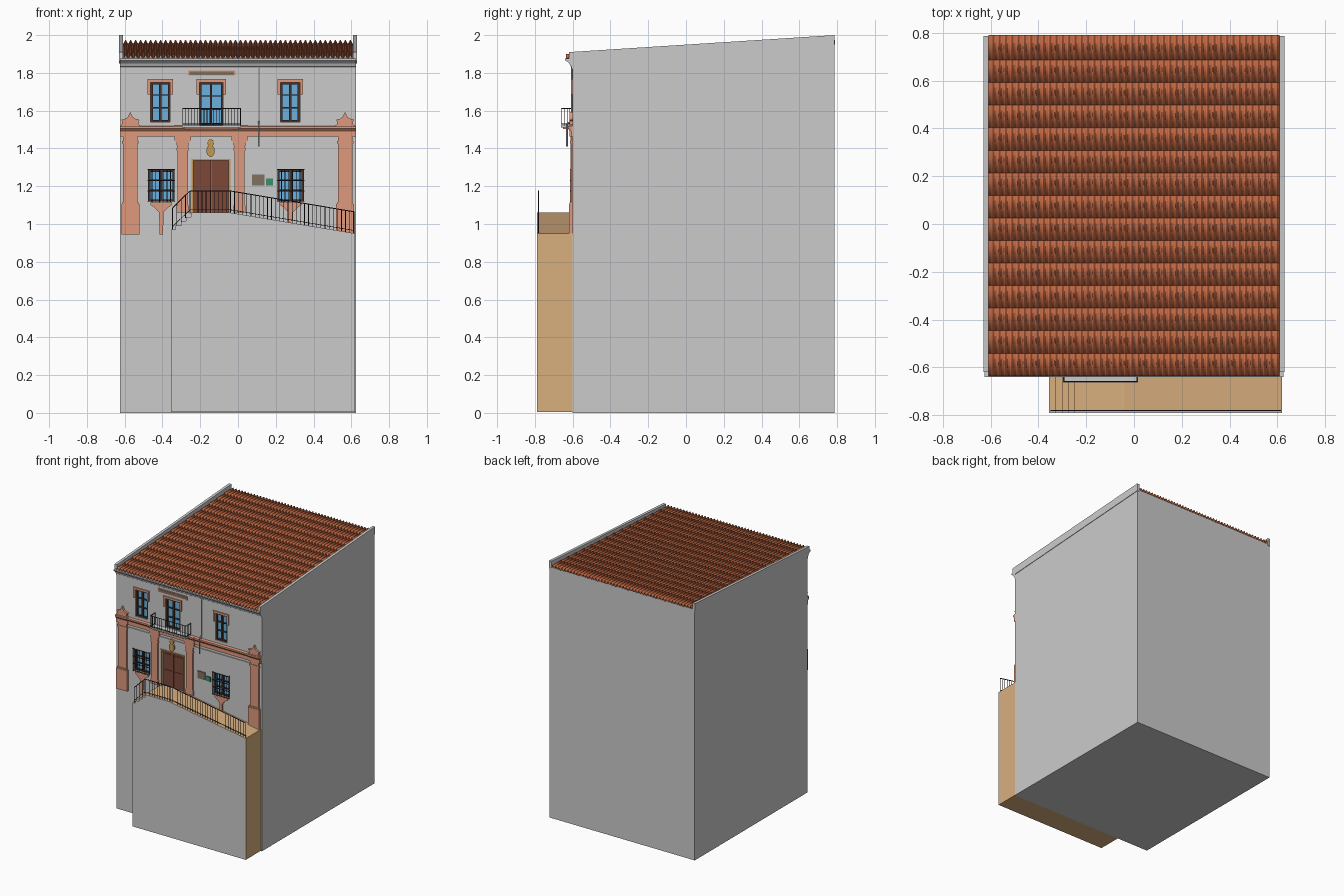
import bpy, bmesh, math
from mathutils import Vector

if "Cube" in bpy.data.objects:
    bpy.data.objects.remove(bpy.data.objects["Cube"])


def colour(name, r, g, b):
    m = bpy.data.materials.new(name)
    m.diffuse_color = tuple((c / 255) ** 2.2 for c in (r, g, b)) + (1,)
    m.use_nodes = True
    m.node_tree.nodes["Principled BSDF"].inputs["Base Color"].default_value = m.diffuse_color
    return m


STONE = colour("salmon_stone", 222, 152, 124)
TILE = colour("clay_tile", 200, 108, 72)
TAN = colour("tan_paving", 216, 174, 126)
GLASS = colour("blue_glass", 108, 176, 222)
WOOD = colour("door_wood", 124, 74, 58)
FRAME = colour("dark_wood", 74, 52, 44)
IRON = colour("iron", 52, 52, 56)
GOLD = colour("ochre_trim", 196, 150, 84)
GREEN = colour("green_plaque", 62, 140, 104)
BROWN = colour("brown_plaque", 126, 112, 96)


def part(name, bm, mat=None, smooth=False):
    bmesh.ops.recalc_face_normals(bm, faces=bm.faces)
    me = bpy.data.meshes.new(name)
    bm.to_mesh(me)
    bm.free()
    ob = bpy.data.objects.new(name, me)
    bpy.context.collection.objects.link(ob)
    if mat:
        me.materials.append(mat)
    bpy.ops.object.select_all(action='DESELECT')
    bpy.context.view_layer.objects.active = ob
    ob.select_set(True)
    if smooth:
        bpy.ops.object.shade_smooth_by_angle(angle=math.radians(40))
    return ob


def prism(bm, pts, axis, a, b):
    """Extrude a polygon: (y, z) points along x, or (x, z) points along y."""
    put = (lambda p, t: (t, p[0], p[1])) if axis == 'x' else (lambda p, t: (p[0], t, p[1]))
    A = [bm.verts.new(put(p, a)) for p in pts]
    B = [bm.verts.new(put(p, b)) for p in pts]
    bm.faces.new(A)
    bm.faces.new(B[::-1])
    for i in range(len(pts)):
        j = (i + 1) % len(pts)
        bm.faces.new((A[i], B[i], B[j], A[j]))


def box(bm, x0, x1, y0, y1, z0, z1):
    prism(bm, [(x0, z0), (x1, z0), (x1, z1), (x0, z1)], 'y', y0, y1)


def rod(bm, p, q, r=0.002, n=6):
    p, q = Vector(p), Vector(q)
    rot = (q - p).to_track_quat('Z', 'Y')
    ring = [rot @ Vector((r * math.cos(t), r * math.sin(t), 0))
            for t in (2 * math.pi * i / n for i in range(n))]
    A, B = ([bm.verts.new(c + v) for v in ring] for c in (p, q))
    bm.faces.new(A)
    bm.faces.new(B)
    for i in range(n):
        bm.faces.new((A[i], A[(i + 1) % n], B[(i + 1) % n], B[i]))


def boxes(name, mat, *dims):
    bm = bmesh.new()
    for d in dims:
        box(bm, *d)
    return part(name, bm, mat)


W = 0.625          # half width
F = -0.60          # facade plane
openings = {       # x0, x1, z0, z1
    "upper_left_window": (-0.462, -0.36, 1.54, 1.75),
    "balcony_door": (-0.205, -0.08, 1.525, 1.75),
    "upper_right_window": (0.225, 0.327, 1.54, 1.75),
    "lower_left_window": (-0.475, -0.337, 1.12, 1.285),
    "lower_right_window": (0.21, 0.348, 1.12, 1.285),
    "main_door": (-0.235, -0.05, 1.06, 1.335)}

# main body with recessed openings
bm = bmesh.new()
prism(bm, [(F, 0), (0.785, 0), (0.785, 1.953), (F, 1.868)], 'x', -W, W)
body = part("building_body", bm)
cut = boxes("opening_cutter", None, *[(a, b, F - 0.05, F + 0.025, c, d) for a, b, c, d in openings.values()])
mod = body.modifiers.new("openings", 'BOOLEAN')
mod.operation, mod.object, mod.solver = 'DIFFERENCE', cut, 'EXACT'
bpy.context.view_layer.objects.active = body
bpy.ops.object.modifier_apply(modifier="openings")
bpy.data.objects.remove(cut)

# side parapets and eaves cornice
bm = bmesh.new()
for s in (-1, 1):
    prism(bm, [(-0.62, 1.91), (0.787, 2.0), (0.787, 1.94), (F, 1.85), (-0.62, 1.86)], 'x', s * 0.608, s * 0.629)
part("side_parapets", bm)
bm = bmesh.new()
prism(bm, [(F + .01, 1.82), (-0.606, 1.82), (-0.606, 1.832), (-0.612, 1.836), (-0.618, 1.85),
           (-0.632, 1.862), (-0.64, 1.866), (-0.64, 1.875), (F + .01, 1.875)], 'x', -W, W)
part("eaves_cornice", bm)

# overlapping rows of wavy roof tiles
bm = bmesh.new()
COLS, ROWS, SEG = 46, 15, 8
step, pitch = 1.415 / ROWS, 1.216 / COLS
for r in range(ROWS):
    y0 = -0.635 + r * step
    y1 = min(y0 + step + 0.012, 0.79)
    prev = None
    for i in range(COLS * SEG + 1):
        x = -0.608 + i * pitch / SEG
        h = -0.010 * math.cos(2 * math.pi * i / SEG)
        v = [bm.verts.new((x, y, 1.884 + (y + 0.635) * 0.058 + h + up)) for y, up in ((y0, 0.005), (y1, -0.002))]
        if prev:
            bm.faces.new((prev[0], v[0], v[1], prev[1]))
        prev = v
roof = part("roof_tiles", bm, TILE, True)
sol = roof.modifiers.new("thickness", 'SOLIDIFY')
sol.thickness = 0.004

# terrace with steps, landing and ramp
top = [(0.62, 0.95), (-0.04, 1.06), (-0.25, 1.06), (-0.25, 1.037), (-0.275, 1.037), (-0.275, 1.015),
       (-0.30, 1.015), (-0.30, 0.992), (-0.33, 0.992), (-0.33, 0.97), (-0.355, 0.97)]
outline = [(-0.355, 0.005), (0.62, 0.005)] + top
bm = bmesh.new()
prism(bm, outline, 'y', -0.786, F)
part("terrace", bm, TAN)
bm = bmesh.new()
prism(bm, outline, 'y', -0.79, -0.786)
part("terrace_front_wall", bm)

# terrace railing
path = [(-0.347, 1.085, 0.97), (-0.255, 1.175, 1.06), (-0.04, 1.175, 1.06), (0.613, 1.065, 0.951)]
bm = bmesh.new()
RY = -0.78
for (xa, ta, ba), (xb, tb, bb) in zip(path, path[1:]):
    rod(bm, (xa, RY, ta), (xb, RY, tb), 0.003)
    rod(bm, (xa, RY, ba + .015), (xb, RY, bb + .015), 0.002)
    n = max(1, round((xb - xa) / 0.0215))
    for i in range(n + 1):
        t = i / n
        x = xa + (xb - xa) * t
        rod(bm, (x, RY, ba + (bb - ba) * t - .005), (x, RY, ta + (tb - ta) * t), 0.003 if i in (0, n) else 0.0018)
part("terrace_railing", bm, IRON)

# outer pilasters on pedestals, with finials
bm = bmesh.new()
finial = [(-.05, 0), (.05, 0), (.05, .008), (.043, .012), (.043, .03), (.05, .036), (.028, .042), (.014, .05),
          (.008, .062), (0, .078), (-.008, .062), (-.014, .05), (-.028, .042), (-.05, .036), (-.043, .03),
          (-.043, .012), (-.05, .008)]
for c in (-0.57, 0.567):
    box(bm, c - .038, c + .038, -0.61, F, 1.1, 1.47)
    box(bm, c - .048, c + .048, -0.62, F, 0.945, 1.105)
    box(bm, c - .043, c + .043, -0.616, F, 1.105, 1.115)
    box(bm, c - .044, c + .044, -0.614, F, 1.425, 1.44)
    prism(bm, [(c + x, 1.515 + z) for x, z in finial], 'y', -0.616, F)
part("outer_pilasters", bm, STONE)

# door pilasters with flared capitals
bm = bmesh.new()
half = [(.033, 1.06), (.033, 1.095), (.027, 1.1), (.027, 1.385), (.032, 1.39), (.032, 1.402),
        (.029, 1.408), (.034, 1.43), (.043, 1.445), (.043, 1.47)]
for c in (-0.293, 0.008):
    prism(bm, [(c + x, z) for x, z in half] + [(c - x, z) for x, z in half[::-1]], 'y', -0.612, F)
part("door_pilasters", bm, STONE)

# entablature band, with breaks above the pilasters
bm = bmesh.new()
band = [(F, 1.462), (-0.61, 1.462), (-0.61, 1.492), (-0.616, 1.5), (-0.622, 1.505), (-0.622, 1.517), (F, 1.52)]
prism(bm, band, 'x', -W, W)
for c, w in ((-0.57, .05), (-0.293, .045), (0.008, .045), (0.567, .05)):
    prism(bm, [(y - .006 if y < F else y, z + .001) for y, z in band], 'x', c - w, c + w)
part("entablature", bm, STONE)
boxes("string_course", None, (-0.525, -0.325, -0.606, F, 1.428, 1.442), (-0.26, -0.025, -0.606, F, 1.428, 1.442),
      (0.04, 0.525, -0.606, F, 1.428, 1.442))

# windows: pane, frame and glazing bars
for name, (a, b, c, d) in openings.items():
    if name == "main_door":
        continue
    y, m, t = F + 0.02, (a + b) / 2, 0.011
    boxes(name + "_glass", GLASS, (a, b, y, y + .006, c, d))
    bars = [(a, a + t, c, d), (b - t, b, c, d), (a, b, c, c + t), (a, b, d - t, d), (m - .006, m + .006, c, d)]
    bars += [(a, b, c + (d - c) * f - .003, c + (d - c) * f + .003) for f in (.36, .68)]
    boxes(name + "_frame", FRAME, *[(p, q, y - .012, y + .002, r, s) for p, q, r, s in bars])
    if name.startswith("lower"):
        # iron grille and tapered stone bracket
        bm = bmesh.new()
        for i in range(8):
            x = a + (b - a) * i / 7
            rod(bm, (x, F - .012, c - .004), (x, F - .012, d + .006), 0.002)
        for z in (c, c + .055, c + .11, d + .004):
            rod(bm, (a - .004, F - .012, z), (b + .004, F - .012, z), 0.0025)
            for x in (a, b):
                rod(bm, (x, F - .012, z), (x, F + .01, z), 0.002)
        part(name + "_grille", bm, IRON)
        bm = bmesh.new()
        prof = [(.056, 1.115), (.056, 1.1), (.04, 1.09), (.024, 1.075), (.012, 1.062), (.009, 0.945)]
        prism(bm, [(m + x, z) for x, z in prof] + [(m - x, z) for x, z in prof[::-1]], 'y', -0.61, F)
        part(name + "_bracket", bm, STONE)
    else:
        e = 0.016
        boxes(name + "_surround", STONE, (a - e, b + e, -0.608, F, d, d + .017), (a - e, a, -0.608, F, d - .065, d),
              (b, b + e, -0.608, F, d - .065, d))

# main door with leaves, panels and trim
a, b, c, d = openings["main_door"]
m = (a + b) / 2
boxes("main_door", WOOD, (a, m - .001, F + .012, F + .024, c, d), (m + .001, b, F + .012, F + .024, c, d),
      *[(m + s * .045 - .032, m + s * .045 + .032, F + .008, F + .014, z, z + .11) for s in (-1, 1)
        for z in (c + .02, c + .145)])
boxes("main_door_trim", GOLD, (a - .01, a, -0.606, F, c, d + .01), (b, b + .01, -0.606, F, c, d + .01),
      (a, b, -0.606, F, d, d + .01))

# carved crest above the door
bm = bmesh.new()
for z, rx, rz in ((1.387, .022, .032), (1.43, .018, .018)):
    prism(bm, [(-0.145 + rx * math.cos(t), z + rz * math.sin(t))
               for t in (math.pi * i / 8 for i in range(16))], 'y', -0.612, F)
part("crest", bm, GOLD)

# balcony slab and railing
boxes("balcony_slab", None, (-0.297, 0.017, -0.663, F, 1.512, 1.522))
boxes("balcony_moulding", STONE, (-0.285, 0.005, -0.65, F, 1.503, 1.512))
bm = bmesh.new()
corners = [(-0.293, F), (-0.293, -0.659), (0.013, -0.659), (0.013, F)]
for (xa, ya), (xb, yb) in zip(corners, corners[1:]):
    for z in (1.53, 1.612):
        rod(bm, (xa, ya, z), (xb, yb, z), 0.0025)
    n = max(1, round(math.hypot(xb - xa, yb - ya) / 0.0165))
    for i in range(n + 1):
        x, y = xa + (xb - xa) * i / n, ya + (yb - ya) * i / n
        rod(bm, (x, y, 1.52), (x, y, 1.612), 0.0016)
part("balcony_railing", bm, IRON)

# blank sign, wall plaques and downpipe
boxes("sign_board", STONE, (-0.265, -0.013, -0.606, F, 1.785, 1.813))
boxes("sign_panel", BROWN, (-0.258, -0.02, -0.608, F, 1.79, 1.808))
boxes("brown_plaque", BROWN, (0.075, 0.14, -0.607, F, 1.205, 1.262))
boxes("green_plaque", GREEN, (0.148, 0.186, -0.607, F, 1.203, 1.24))
bm = bmesh.new()
rod(bm, (0.11, -0.606, 1.52), (0.11, -0.606, 1.835), 0.004, 8)
rod(bm, (0.11, -0.63, 1.41), (0.11, -0.63, 1.53), 0.004, 8)
rod(bm, (0.11, -0.63, 1.53), (0.11, -0.606, 1.545), 0.004, 8)
part("downpipe", bm, None, True)
